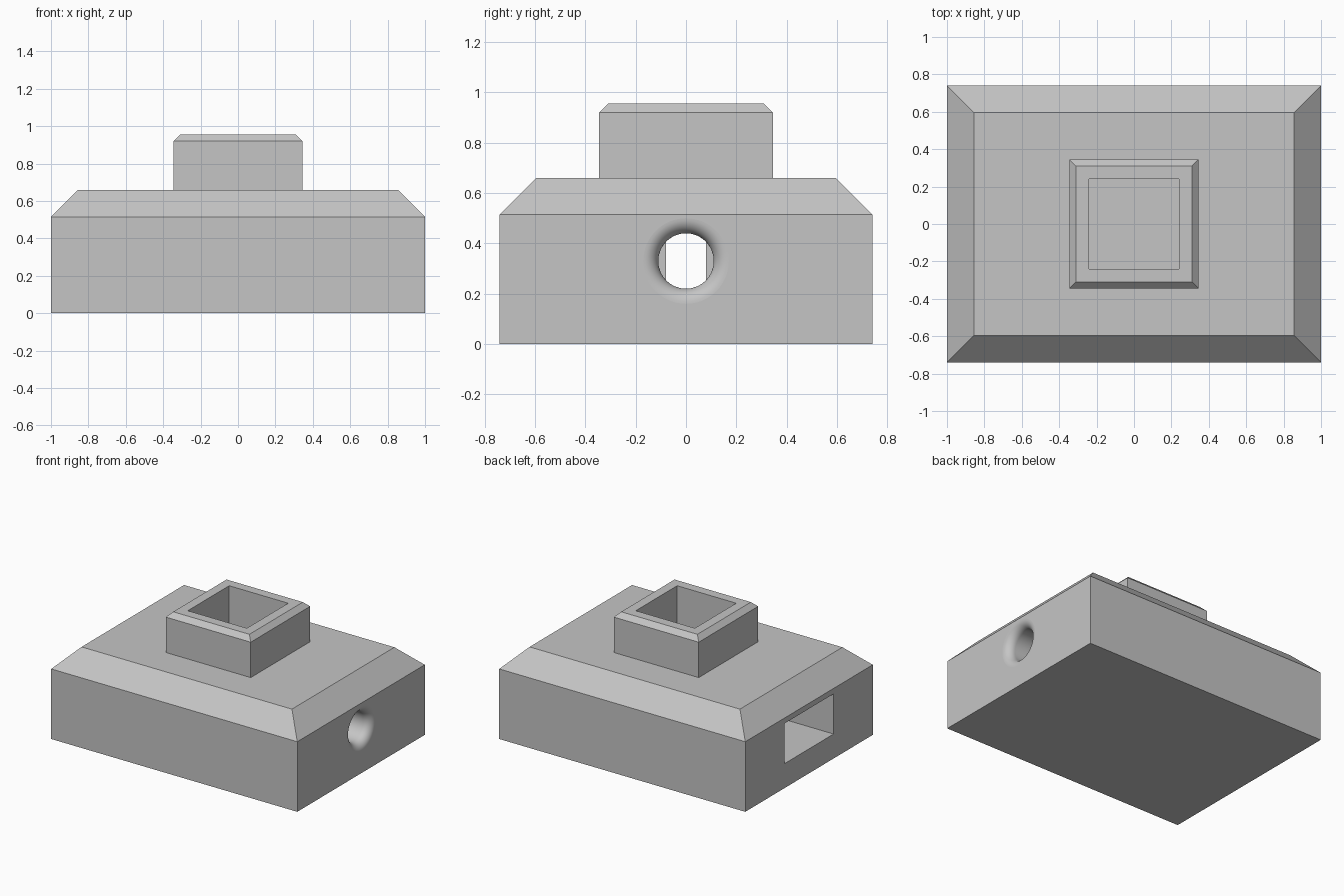
import bpy
import bmesh
from math import sin, cos, pi

cube = bpy.data.objects.get("Cube")
if cube:
    bpy.data.objects.remove(cube, do_unlink=True)

grey = bpy.data.materials.new("plain grey")
grey.use_nodes = True
COLOUR = (0.56, 0.56, 0.56, 1)
grey.diffuse_color = COLOUR
grey.node_tree.nodes["Principled BSDF"].inputs["Base Color"].default_value = COLOUR


def loft(name, rings):
    """Closed solid skinned through a list of equal-length point rings."""
    bm = bmesh.new()
    loops = [[bm.verts.new(p) for p in ring] for ring in rings]
    n = len(loops[0])
    for a, b in zip(loops, loops[1:]):
        for i in range(n):
            j = (i + 1) % n
            bm.faces.new((a[i], a[j], b[j], b[i]))
    bm.faces.new(loops[0][::-1])
    bm.faces.new(loops[-1])
    bmesh.ops.recalc_face_normals(bm, faces=bm.faces[:])
    mesh = bpy.data.meshes.new(name)
    bm.to_mesh(mesh)
    bm.free()
    mesh.materials.append(grey)
    ob = bpy.data.objects.new(name, mesh)
    bpy.context.collection.objects.link(ob)
    return ob


def rect(x0, x1, hy, z):
    return [(x0, -hy, z), (x1, -hy, z), (x1, hy, z), (x0, hy, z)]


def box(name, x0, x1, hy, z0, z1):
    return loft(name, [rect(x0, x1, hy, z0), rect(x0, x1, hy, z1)])


def circle(x, r, steps=64):
    return [(x, r * cos(2 * pi * i / steps), PORT_Z + r * sin(2 * pi * i / steps))
            for i in range(steps)]


# Chamfered base with a square chamfered neck
outline = [(1, 0.74, 0), (1, 0.74, 0.515), (0.855, 0.595, 0.66),
           (0.345, 0.345, 0.66), (0.345, 0.345, 0.92), (0.31, 0.31, 0.955)]
body = loft("body", [rect(-hx, hx, hy, z) for hx, hy, z in outline])

# Round port with a rounded lip, opening on the left side
PORT_Z, BORE, LIP = 0.33, 0.11, 0.06
STEPS = 10
arc = [k * pi / 2 / STEPS for k in range(STEPS + 1)]
port_rings = [circle(0.1, BORE)]
port_rings += [circle(1 - LIP + LIP * sin(t), BORE + LIP - LIP * cos(t)) for t in arc]
port_rings.append(circle(1.1, BORE + LIP))

# Hollows: neck shaft, wide side slot, narrow passage between, round port
cutters = [
    box("shaft_cutter", -0.24, 0.24, 0.24, 0.19, 1.1),
    box("slot_cutter", -1.1, -0.4, 0.285, 0.18, 0.475),
    box("passage_cutter", -0.5, 0, 0.08, 0.2, 0.46),
    loft("port_cutter", port_rings),
]
bpy.context.view_layer.objects.active = body
for cutter in cutters:
    cutter.hide_render = True
    mod = body.modifiers.new(cutter.name, "BOOLEAN")
    mod.operation = "DIFFERENCE"
    mod.solver = "EXACT"
    mod.object = cutter
    bpy.ops.object.modifier_apply(modifier=mod.name)
    bpy.data.objects.remove(cutter, do_unlink=True)

# Smooth only the curved port wall
for face in body.data.polygons:
    c, n = face.center, face.normal
    radius = (c.y ** 2 + (c.z - PORT_Z) ** 2) ** 0.5
    face.use_smooth = c.x > 0.25 and radius < BORE + LIP and c.x < 0.9999 and n.x < 0.9999
